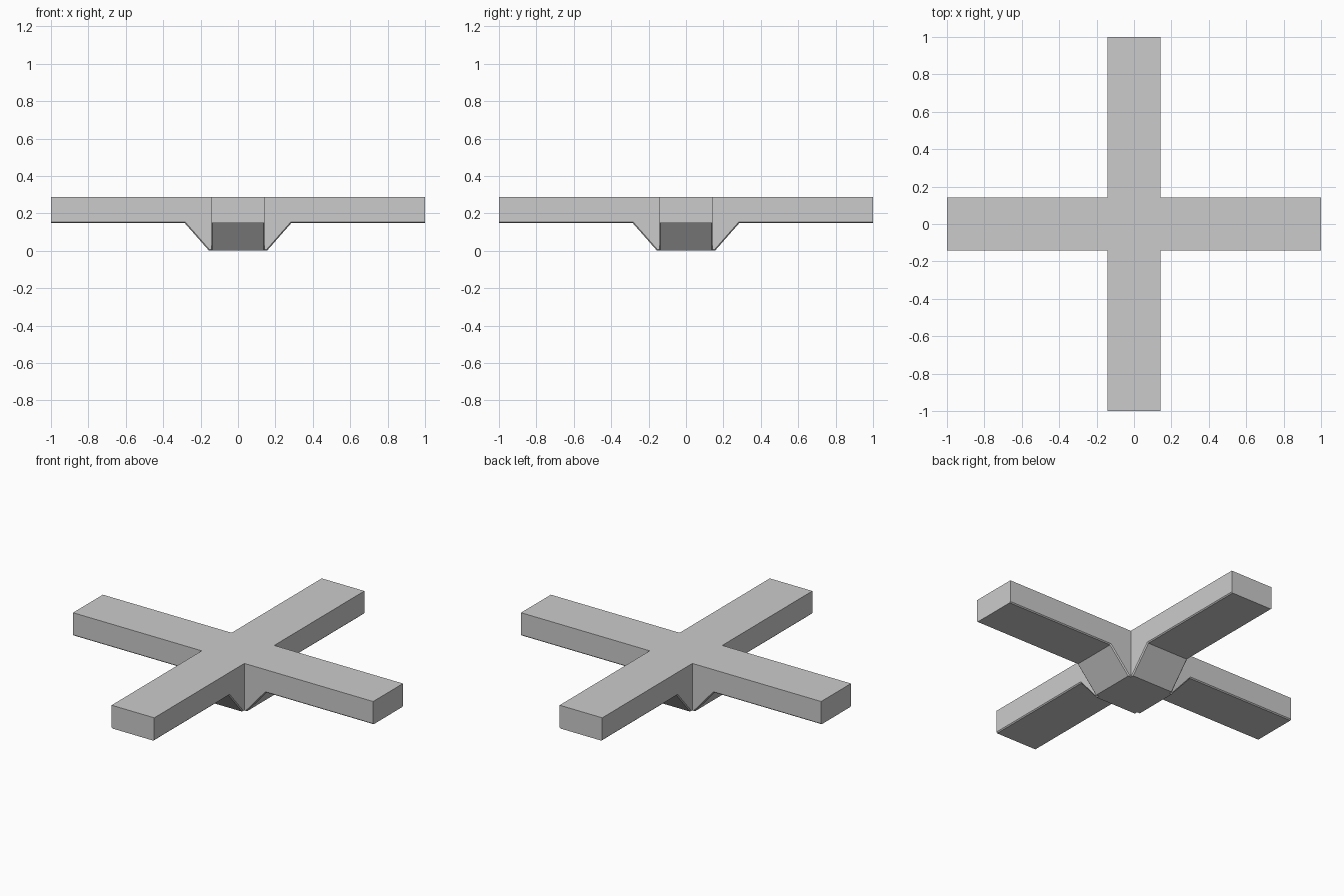
import bpy, bmesh, math
from mathutils import Matrix

if "Cube" in bpy.data.objects:
    bpy.data.objects.remove(bpy.data.objects["Cube"])

HALF_W, TOP, ARM_Z = 0.142, 0.287, 0.148
# underside runs flat, slopes down to the hub foot, and back up
UNDER = [(-1, ARM_Z), (-0.285, ARM_Z), (-0.155, 0), (0.155, 0), (0.285, ARM_Z), (1, ARM_Z)]


def make_beam(name, angle):
    bm = bmesh.new()
    pts = UNDER + [(1, TOP), (-1, TOP)]
    face = bm.faces.new([bm.verts.new((x, -HALF_W, z)) for x, z in pts])
    ext = bmesh.ops.extrude_face_region(bm, geom=[face])
    verts = [v for v in ext["geom"] if isinstance(v, bmesh.types.BMVert)]
    bmesh.ops.translate(bm, verts=verts, vec=(0, 2 * HALF_W, 0))
    bmesh.ops.recalc_face_normals(bm, faces=bm.faces[:])
    # fine chamfer along the two long lower edges
    low = [e for e in bm.edges
           if all(v.co.z < ARM_Z + 0.001 for v in e.verts)
           and abs(e.verts[0].co.y - e.verts[1].co.y) < 0.001]
    bmesh.ops.bevel(bm, geom=low, offset=0.006, segments=1, affect='EDGES')
    bm.transform(Matrix.Rotation(angle, 4, 'Z'))
    me = bpy.data.meshes.new(name)
    bm.to_mesh(me)
    bm.free()
    ob = bpy.data.objects.new(name, me)
    bpy.context.collection.objects.link(ob)
    return ob


# two crossing beams merged into one body
cross = make_beam("cross_base", 0)
other = make_beam("crossing_beam", math.pi / 2)
mod = cross.modifiers.new("union", 'BOOLEAN')
mod.operation = 'UNION'
mod.solver = 'EXACT'
mod.object = other
bpy.context.view_layer.objects.active = cross
bpy.ops.object.modifier_apply(modifier=mod.name)
bpy.data.objects.remove(other)
